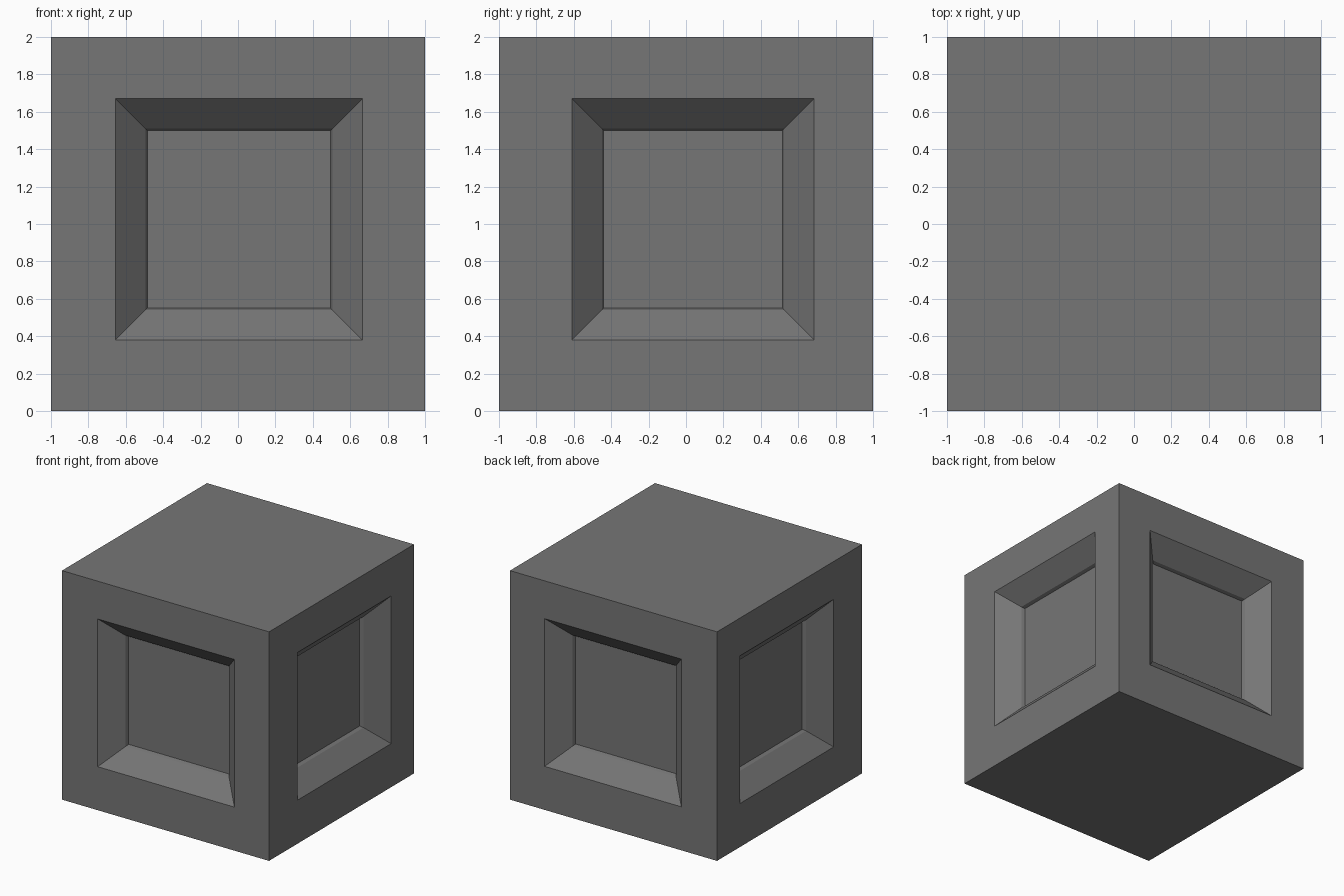
import bpy
import bmesh
from mathutils import Vector

cube = bpy.data.objects.get("Cube")
if cube:
    bpy.data.objects.remove(cube, do_unlink=True)

# Plain grey material
grey = bpy.data.materials.new("mid_grey")
grey.use_nodes = True
colour = (0.18, 0.18, 0.18, 1)
grey.diffuse_color = colour
shader = grey.node_tree.nodes["Principled BSDF"]
shader.inputs["Base Color"].default_value = colour
shader.inputs["Roughness"].default_value = 0.6

# Outer opening of the recess along each axis
OPENING = (Vector((-0.655, -0.61, 0.38)), Vector((0.665, 0.685, 1.67)))
# Shrink and depth: opening, end of the slope, floor after a short steep wall
RINGS = ((0, 0), (0.16, 0.155), (0.17, 0.185))


def recess(bm, face):
    """Sink a stepped panel into one side face."""
    normal = face.normal.copy()
    depth_axis = max(range(3), key=lambda a: abs(normal[a]))
    for shrink, depth in RINGS:
        bmesh.ops.inset_individual(bm, faces=[face], thickness=0.005)
        middle = face.calc_center_median()
        for vert in face.verts:
            high = [vert.co[a] > middle[a] for a in range(3)]
            for a in range(3):
                if a == depth_axis:
                    vert.co[a] = normal[a] * (1 - depth)
                elif high[a]:
                    vert.co[a] = OPENING[1][a] - shrink
                else:
                    vert.co[a] = OPENING[0][a] + shrink


# Block with a recessed panel on each of its four sides
bm = bmesh.new()
bmesh.ops.create_cube(bm, size=2)
bmesh.ops.translate(bm, verts=bm.verts, vec=(0, 0, 1))
bm.normal_update()
sides = [f for f in bm.faces if abs(f.normal.z) < 0.5]
for side in sides:
    recess(bm, side)
bm.normal_update()

mesh = bpy.data.meshes.new("recessed_block")
bm.to_mesh(mesh)
bm.free()
mesh.materials.append(grey)
block = bpy.data.objects.new("recessed_block", mesh)
bpy.context.collection.objects.link(block)
